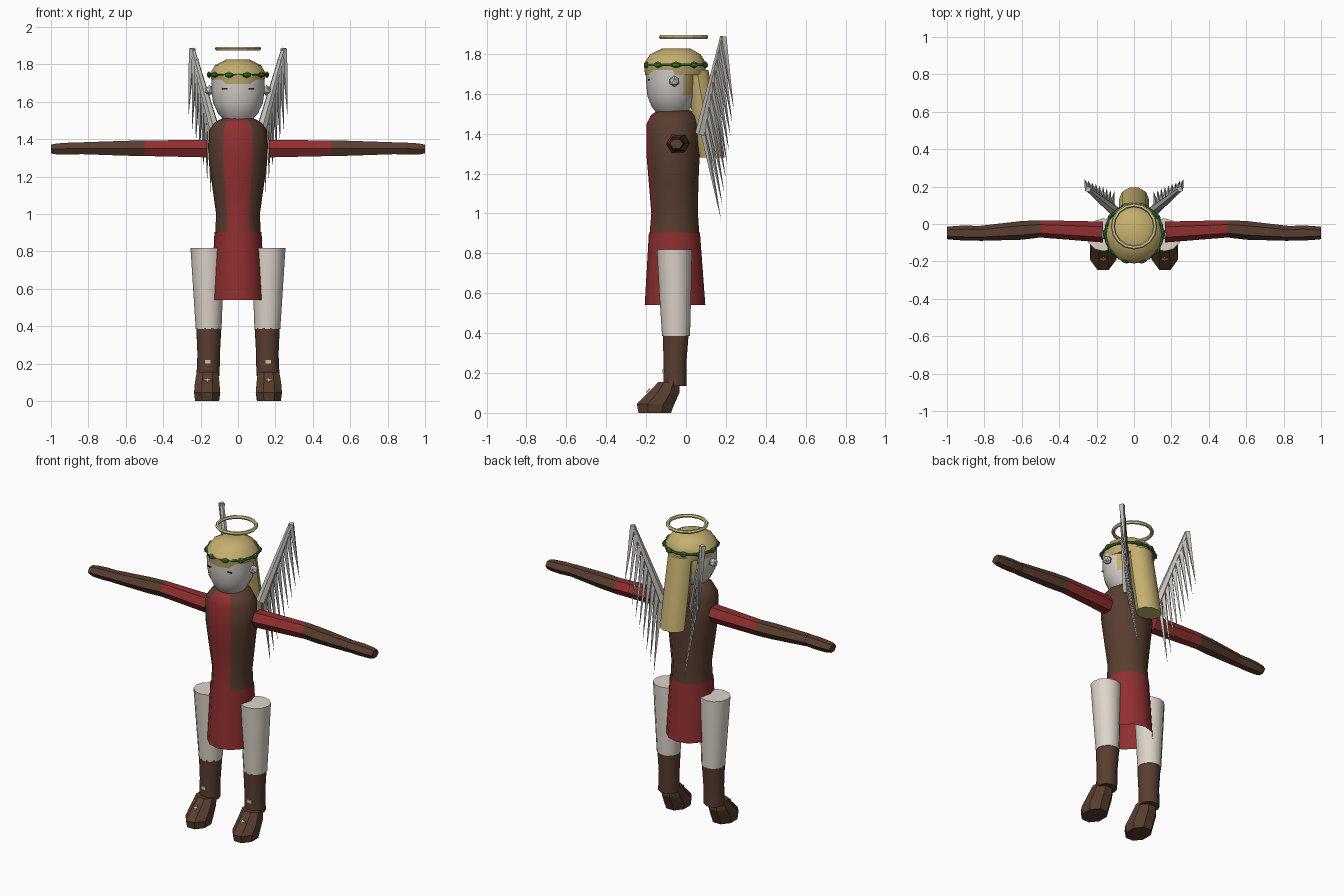
import bpy, bmesh
from math import sin, cos, pi, radians
from mathutils import Vector, Matrix

if "Cube" in bpy.data.objects:
    bpy.data.objects.remove(bpy.data.objects["Cube"])


def material(name, rgb):
    m = bpy.data.materials.new(name)
    m.use_nodes = True
    col = (*rgb, 1)
    m.diffuse_color = col
    m.node_tree.nodes["Principled BSDF"].inputs["Base Color"].default_value = col
    return m


BROWN = material("brown leather", (.10, .047, .029))
RED = material("red cloth", (.28, .028, .03))
CREAM = material("cream cloth", (.72, .66, .59))
SKIN = material("pale skin", (.63, .59, .56))
HAIR = material("golden hair", (.56, .43, .16))
FEATHER = material("grey feather", (.56, .53, .50))
GREEN = material("leaf green", (.04, .17, .03))
HALO = material("pale gold", (.66, .57, .29))
DARK = material("dark line", (.02, .015, .015))


def finish(name, bm, mats, smooth=40):
    """Turn a bmesh into an object with its materials and shading."""
    bmesh.ops.recalc_face_normals(bm, faces=bm.faces[:])
    me = bpy.data.meshes.new(name)
    bm.to_mesh(me)
    bm.free()
    for m in mats:
        me.materials.append(m)
    ob = bpy.data.objects.new(name, me)
    bpy.context.collection.objects.link(ob)
    if smooth:
        bpy.ops.object.select_all(action='DESELECT')
        ob.select_set(True)
        bpy.context.view_layer.objects.active = ob
        bpy.ops.object.shade_smooth_by_angle(angle=radians(smooth))
    return ob


def loft(name, rings, n, mats, axis='z', caps=True, turn=0, smooth=40, rule=None):
    """Skin elliptical rings given as (height, centre a, centre b, radius a, radius b)."""
    bm = bmesh.new()
    loops = []
    for h, a, b, ra, rb in rings:
        loop = []
        for i in range(n):
            t = 2 * pi * i / n + turn
            p, q = a + ra * cos(t), b + rb * sin(t)
            loop.append(bm.verts.new((p, q, h) if axis == 'z' else (h, p, q)))
        loops.append(loop)
    for lo, hi in zip(loops, loops[1:]):
        for i in range(n):
            j = (i + 1) % n
            bm.faces.new((lo[i], lo[j], hi[j], hi[i]))
    if caps:
        bm.faces.new(loops[0])
        bm.faces.new(loops[-1])
    if rule:
        for f in bm.faces:
            f.material_index = rule(f.calc_center_median())
    return finish(name, bm, mats, smooth)


def plate(name, centre, size, mat, tilt=0):
    bm = bmesh.new()
    m = Matrix.Translation(centre) @ Matrix.Rotation(tilt, 4, 'X') @ Matrix.Diagonal((*size, 1))
    bmesh.ops.create_cube(bm, size=1, matrix=m)
    return finish(name, bm, [mat], 0)


def spike(bm, start, end, r1, r2=0, sides=4):
    start, end = Vector(start), Vector(end)
    d = end - start
    m = Matrix.Translation((start + end) / 2) @ d.to_track_quat('Z', 'Y').to_matrix().to_4x4()
    bmesh.ops.create_cone(bm, cap_ends=True, segments=sides, radius1=r1, radius2=r2,
                          depth=d.length, matrix=m)


def ring(name, centre, radius, tube, segments, mat):
    bpy.ops.mesh.primitive_torus_add(location=centre, major_radius=radius, minor_radius=tube,
                                     major_segments=segments, minor_segments=6)
    ob = bpy.context.object
    ob.name = name
    ob.data.materials.append(mat)
    return ob


# Torso with a red front panel, and the open skirt below it
loft("torso", [(.89, 0, -.058, .122, .125), (1.0, 0, -.057, .117, .117), (1.15, 0, -.062, .138, .124),
               (1.3, 0, -.065, .158, .134), (1.45, 0, -.067, .155, .13), (1.49, 0, -.063, .125, .115),
               (1.515, 0, -.06, .08, .085)], 12, [BROWN, RED],
     rule=lambda c: int(c.y < -.1 and abs(c.x) < c.z * .04))
loft("skirt", [(.905, 0, -.058, .126, .128), (.54, 0, -.055, .143, .152)], 12, [RED], caps=False)

# Head: the upper back is covered by hair
loft("head", [(1.5, 0, -.07, .07, .075), (1.535, 0, -.072, .105, .1), (1.59, 0, -.074, .132, .12),
              (1.66, 0, -.075, .142, .125), (1.72, 0, -.075, .142, .125)], 12, [SKIN, HAIR],
     rule=lambda c: int(c.y > -.02 and c.z > 1.6))
loft("hair_cap", [(1.695, 0, -.055, .136, .15), (1.75, 0, -.055, .15, .157),
                  (1.797, 0, -.053, .122, .127), (1.827, 0, -.05, .06, .07)], 12, [HAIR])
loft("hair_tail", [(1.28, 0, .132, .08, .066), (1.5, 0, .092, .08, .066),
                   (1.72, 0, .055, .077, .06)], 10, [HAIR])

# Leaf wreath and halo
ring("wreath_band", (0, -.05, 1.745), .153, .008, 20, GREEN)
bm = bmesh.new()
for i in range(10):
    t = -pi / 2 + pi / 10 + i * pi / 5
    m = (Matrix.Translation((.155 * cos(t), -.05 + .155 * sin(t), 1.745))
         @ Matrix.Rotation(t, 4, 'Z') @ Matrix.Diagonal((.6, 1.2, .8, 1)))
    bmesh.ops.create_icosphere(bm, subdivisions=1, radius=.022, matrix=m)
finish("wreath_leaves", bm, [GREEN], 0)
ring("halo", (0, -.012, 1.885), .113, .011, 16, HALO)

for s, side in ((1, "left"), (-1, "right")):
    # Face details
    bm = bmesh.new()
    bmesh.ops.create_icosphere(bm, subdivisions=1, radius=.028,
                               matrix=Matrix.Translation((s * .152, -.058, 1.662)))
    finish(side + "_ear", bm, [SKIN], 0)
    plate(side + "_eye", (s * .07, -.186, 1.67), (.03, .008, .006), DARK)

    # Arms: red sleeve, brown glove, hand
    loft(side + "_upper_arm", [(s * .165, -.043, 1.35, .056, .054), (s * .5, -.026, 1.352, .046, .048)],
         6, [RED], 'x', smooth=0)
    loft(side + "_forearm", [(s * .5, -.026, 1.352, .046, .048), (s * .6, -.034, 1.352, .05, .046),
                             (s * .825, -.05, 1.352, .04, .037)], 6, [BROWN], 'x', smooth=0)
    loft(side + "_hand", [(s * .825, -.05, 1.352, .038, .036), (s * .9, -.048, 1.35, .041, .037),
                          (s * .97, -.048, 1.348, .036, .034), (s, -.048, 1.348, .033, .027)],
         6, [BROWN], 'x', smooth=0)

    # Legs, boots and buckles
    loft(side + "_leg", [(.385, s * .157, -.05, .069, .07), (.6, s * .16, -.054, .08, .08),
                         (.82, s * .163, -.058, .091, .088)], 12, [CREAM])
    loft(side + "_boot_shaft", [(.135, s * .16, -.055, .062, .06), (.25, s * .157, -.055, .06, .06),
                                (.39, s * .156, -.052, .067, .068)], 10, [BROWN])
    loft(side + "_foot", [(0, s * .165, -.157, .069, .088), (.045, s * .165, -.152, .076, .102),
                          (.1, s * .165, -.112, .071, .085), (.155, s * .163, -.085, .062, .058)],
         8, [BROWN], turn=pi / 8, smooth=0)
    plate(side + "_boot_buckle", (s * .163, -.114, .21), (.032, .008, .018), HALO)
    plate(side + "_foot_clasp", (s * .165, -.189, .112), (.036, .007, .008), HALO, radians(-40))
    plate(side + "_foot_strap", (s * .165, -.189, .112), (.008, .03, .006), HALO, radians(50))

    # Wings: a raised bone with long hanging feathers
    root, tip = Vector((s * .11, .075, 1.4)), Vector((s * .245, .185, 1.885))
    outer, inner = Vector((s * .265, .24, 1.52)), Vector((s * .105, .175, .97))
    bm = bmesh.new()
    spike(bm, root, tip, .03, .014, 6)
    count = 9
    for i in range(count):
        k = i / (count - 1)
        spike(bm, tip.lerp(root, k * .92), outer.lerp(inner, k), .019)
    finish(side + "_wing", bm, [FEATHER], 0)
